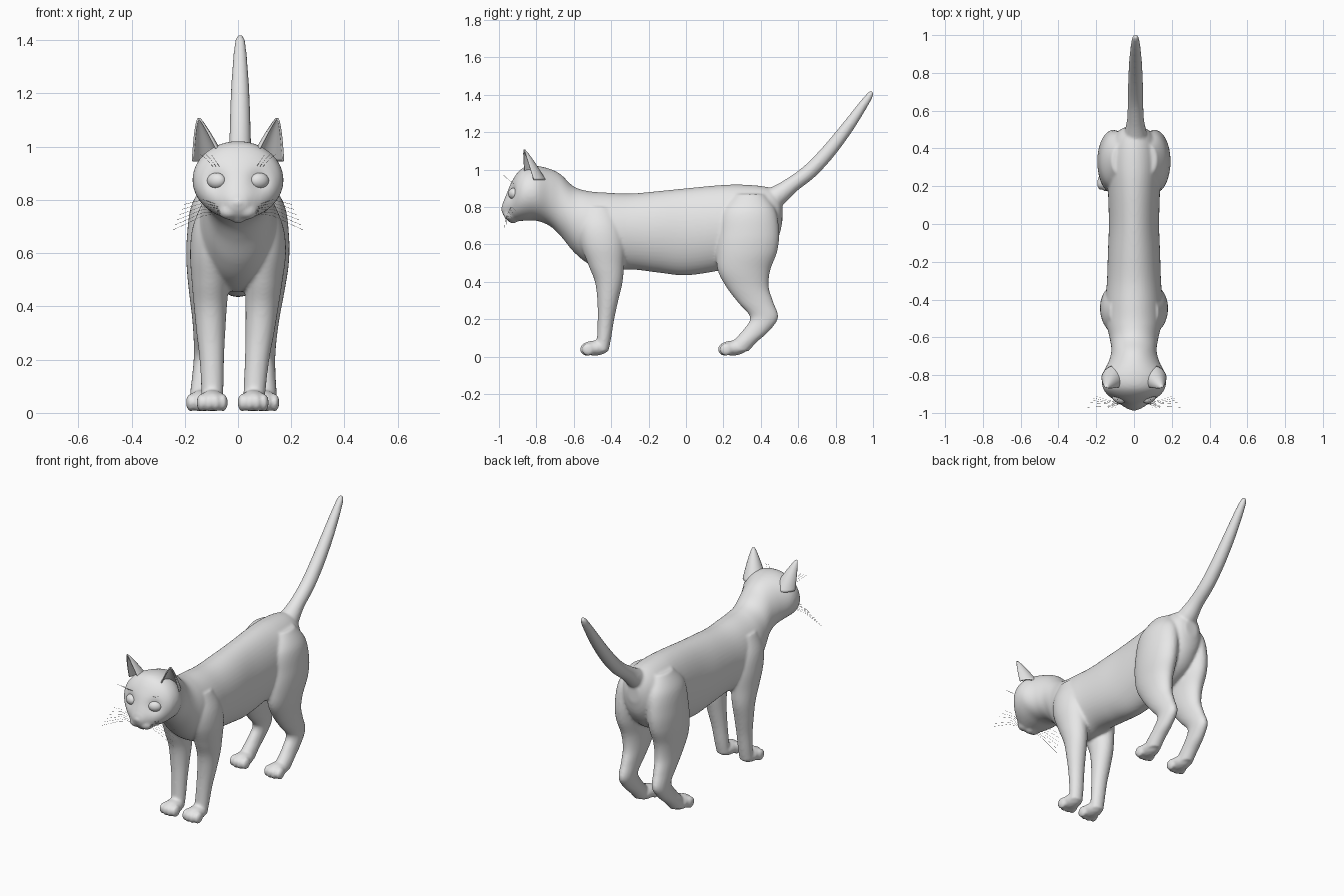
import bpy, bmesh
from math import sin, cos, pi, exp, radians
from mathutils import Vector, Matrix

cube = bpy.data.objects.get("Cube")
if cube:
    bpy.data.objects.remove(cube)

grey = bpy.data.materials.new("plain grey")
grey.use_nodes = True
grey.diffuse_color = (0.8, 0.8, 0.8, 1)
grey.node_tree.nodes["Principled BSDF"].inputs["Base Color"].default_value = (0.8, 0.8, 0.8, 1)


def finish(bm, name):
    """Turn a bmesh into a smooth shaded object."""
    bmesh.ops.recalc_face_normals(bm, faces=bm.faces)
    for face in bm.faces:
        face.smooth = True
    mesh = bpy.data.meshes.new(name)
    bm.to_mesh(mesh)
    bm.free()
    mesh.materials.append(grey)
    obj = bpy.data.objects.new(name, mesh)
    bpy.context.collection.objects.link(obj)
    return obj


def spline(rows, steps=6):
    """Catmull-Rom interpolation between rows of equal length."""
    pts = [rows[0]] + list(rows) + [rows[-1]]
    out = []
    for a, b, c, d in zip(pts, pts[1:], pts[2:], pts[3:]):
        for i in range(steps):
            t = i / steps
            out.append([q + t / 2 * (r - p + t * (2 * p - 5 * q + 4 * r - s + t * (3 * (q - r) + s - p)))
                        for p, q, r, s in zip(a, b, c, d)])
    return out + [rows[-1]]


def loft(bm, rows, axis, count=48):
    """Closed tube through rows (x, y, z, radius along x, radius along axis)."""
    axis = Vector(axis).normalized()
    rings = []
    for x, y, z, rx, ra in spline(rows):
        rings.append([bm.verts.new(Vector((x + rx * cos(2 * pi * i / count), y, z))
                                   + axis * ra * sin(2 * pi * i / count)) for i in range(count)])
    for low, high in zip(rings, rings[1:]):
        for i in range(count):
            j = (i + 1) % count
            bm.faces.new((low[i], low[j], high[j], high[i]))
    bm.faces.new(rings[0][::-1])
    bm.faces.new(rings[-1])
    return [v for ring in rings for v in ring]


def blob(bm, centre, radii, turn=0.0):
    """Ellipsoid, optionally turned about the vertical."""
    matrix = Matrix.Translation(centre) @ Matrix.Rotation(turn, 4, "Z") @ Matrix.Diagonal((*radii, 1))
    bmesh.ops.create_uvsphere(bm, u_segments=32, v_segments=20, radius=1, matrix=matrix)


bm = bmesh.new()

# Torso, neck and head: y, top, bottom, half width
trunk = [(.515, .82, .72, .04), (.49, .885, .63, .085), (.42, .91, .54, .13),
         (.3, .92, .48, .145), (.18, .917, .46, .138), (0, .9, .435, .133),
         (-.15, .885, .45, .138), (-.3, .872, .467, .143), (-.42, .877, .455, .152),
         (-.52, .885, .495, .148), (-.6, .91, .56, .13), (-.67, .975, .645, .12),
         (-.73, 1.005, .7, .135), (-.8, 1.02, .727, .168), (-.86, 1.015, .727, .167),
         (-.9, .985, .725, .145), (-.935, .93, .725, .105), (-.96, .87, .735, .065),
         (-.982, .815, .765, .03)]
skin = loft(bm, [(0, y, (t + b) / 2, w, (t - b) / 2) for y, t, b, w in trunk], (0, 0, 1))

# Eye sockets pressed into the face
for side in (-1, 1):
    socket = Vector((side * .082, -.94, .872))
    for v in skin:
        v.co.y += .02 * exp(-((v.co - socket).length / .038) ** 2)

# Muzzle, nose and chin
for side in (-1, 1):
    blob(bm, (side * .032, -.937, .758), (.042, .038, .032))
blob(bm, (0, -.972, .79), (.02, .02, .014))
blob(bm, (0, -.925, .732), (.03, .026, .02))

# Tail: y, z, radius
tail = [(.42, .82, .07), (.49, .863, .057), (.56, .915, .044), (.66, .99, .041), (.76, 1.095, .039),
        (.86, 1.222, .034), (.94, 1.335, .026), (.985, 1.4, .018), (.997, 1.418, .007)]
loft(bm, [(.008, y, z, r, r) for y, z, r in tail], (0, -.72, .7))

# Legs: x, y, z, half width, half depth
front_leg = [(.08, -.47, .8, .05, .08), (.095, -.46, .7, .075, .115), (.102, -.445, .6, .078, .118),
             (.1, -.427, .49, .07, .095), (.097, -.413, .4, .062, .074), (.092, -.418, .3, .054, .056),
             (.085, -.428, .2, .046, .044), (.08, -.438, .1, .042, .038), (.078, -.45, .03, .04, .036)]
hind_leg = [(.07, .34, .87, .05, .08), (.095, .335, .78, .08, .145), (.108, .335, .66, .084, .163),
            (.112, .325, .56, .08, .162), (.11, .31, .46, .07, .14), (.108, .33, .37, .058, .113),
            (.11, .373, .29, .047, .095), (.113, .418, .21, .04, .075), (.117, .375, .14, .04, .072),
            (.12, .315, .08, .042, .066), (.12, .275, .03, .042, .06)]


def paw(x, y):
    """Rounded foot with four toes, y being its middle."""
    blob(bm, (x, y, .046), (.05, .075, .04))
    for k in (-1.5, -.5, .5, 1.5):
        blob(bm, (x + k * .027, y - .05 + abs(k) * .01, .039), (.018, .035, .034))


for side in (-1, 1):
    for rows in (front_leg, hind_leg):
        loft(bm, [(side * x - .02 * max(0, 1 - z / .6), y, z, w, d) for x, y, z, w, d in rows], (0, 1, 0))
    paw(side * .077 - .02, -.488)
    paw(side * .117 - .02, .25)

# Blend everything into one skin
body = finish(bm, "body")
remesh = body.modifiers.new("blend", "REMESH")
remesh.mode = "VOXEL"
remesh.voxel_size = .008
remesh.use_smooth_shade = True
relax = body.modifiers.new("relax", "SMOOTH")
relax.factor = .5
relax.iterations = 6

# Ears: cupped shells opening forwards and outwards
for side, name in ((-1, "right_ear"), (1, "left_ear")):
    bm = bmesh.new()
    turn = Matrix.Rotation(side * radians(22), 3, "Z")
    base, tip = Vector((side * .108, -.82, .945)), Vector((side * .147, -.866, 1.106))
    rows, cols = 14, 20
    grid = []
    for r in range(rows + 1):
        t = r / rows
        size = .002 + .06 * (1 - t) ** .8
        line = []
        for c in range(cols + 1):
            a = radians(-105 + 210 * c / cols)
            line.append(bm.verts.new(base.lerp(tip, t) + turn @ Vector((size * sin(a), size * 1.1 * cos(a), 0))))
        grid.append(line)
    for low, high in zip(grid, grid[1:]):
        for c in range(cols):
            bm.faces.new((low[c], low[c + 1], high[c + 1], high[c]))
    ear = finish(bm, name)
    shell = ear.modifiers.new("thickness", "SOLIDIFY")
    shell.thickness = .007
    shell.offset = 0

# Eyes
for side, name in ((-1, "right_eye"), (1, "left_eye")):
    bm = bmesh.new()
    blob(bm, (side * .081, -.922, .872), (.037, .026, .03), side * radians(28))
    finish(bm, name)


def hair(curve, points):
    """Add one thin bent strand to a curve."""
    strand = curve.splines.new("POLY")
    strand.points.add(len(points) - 1)
    for p, co in zip(strand.points, points):
        p.co = (*co, 1)
        p.radius = 1


# Whiskers on the muzzle and above the eyes
for side, name in ((-1, "right_whiskers"), (1, "left_whiskers")):
    curve = bpy.data.curves.new(name, "CURVE")
    curve.dimensions = "3D"
    curve.bevel_depth = .0006
    curve.bevel_resolution = 0
    curve.materials.append(grey)
    for k in range(6):
        lift = (k - 2) * .012
        hair(curve, [(side * .05, -.95, .76 + lift / 3), (side * .13, -.965 + k * .006, .765 + lift),
                     (side * (.245 - k * .008), -.97 + k * .012, .725 + lift * 1.6)])
    for k in range(3):
        hair(curve, [(side * (.07 + k * .012), -.92, .925), (side * (.09 + k * .015), -.96, .955),
                     (side * (.1 + k * .02), -.975, .97)])
    bpy.context.collection.objects.link(bpy.data.objects.new(name, curve))
